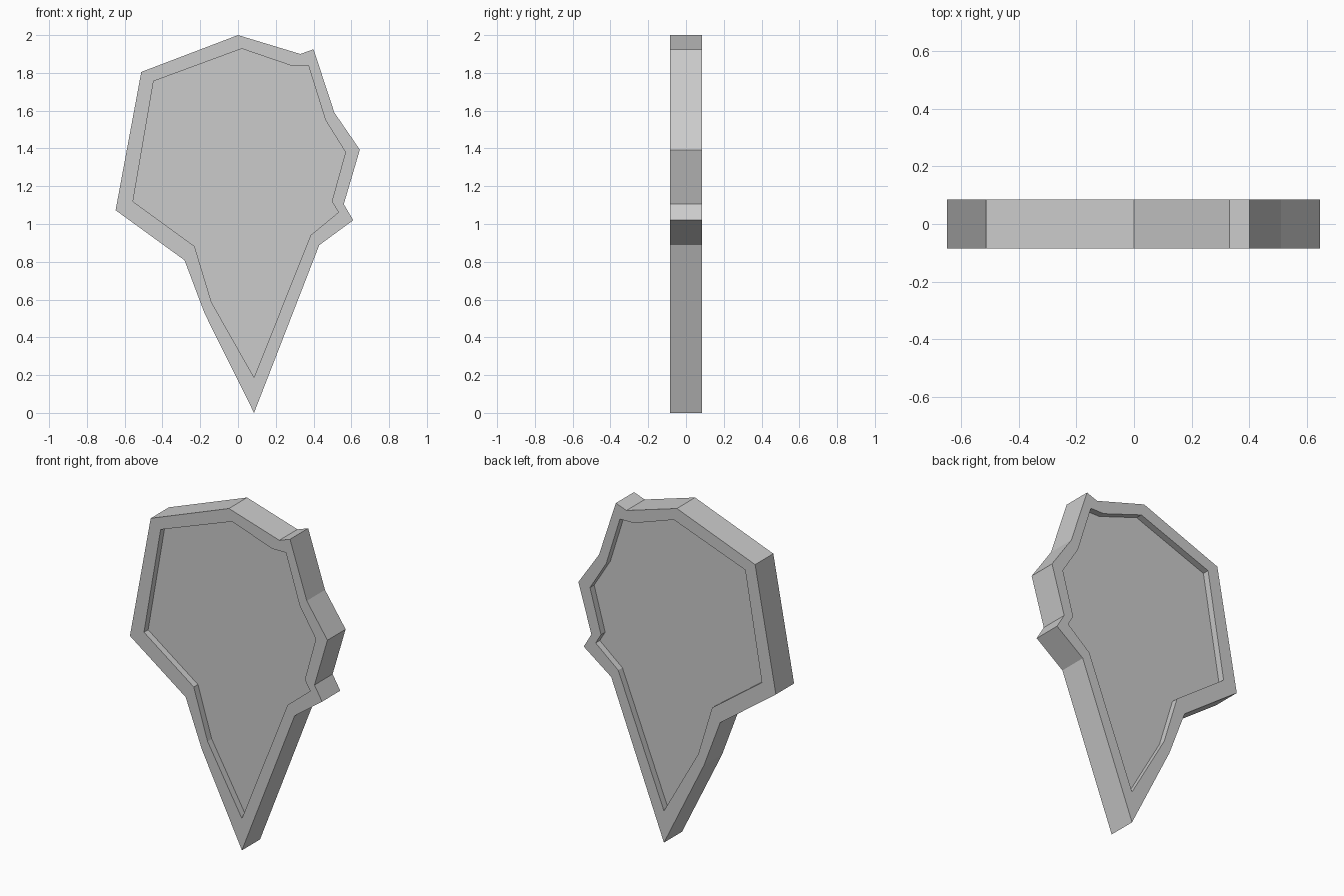
import bpy, bmesh

if "Cube" in bpy.data.objects:
    bpy.data.objects.remove(bpy.data.objects["Cube"])

# Outline of the shard and of its recessed panel, as (x, z), matched corner by corner
outer = [(0, 2), (.33, 1.9), (.4, 1.925), (.51, 1.59), (.645, 1.393), (.56, 1.105),
         (.61, 1.02), (.43, .888), (.085, 0), (-.177, .527), (-.283, .808),
         (-.648, 1.073), (-.512, 1.805)]
inner = [(.02, 1.928), (.283, 1.838), (.373, 1.838), (.463, 1.55), (.569, 1.38), (.497, 1.12),
         (.532, 1.062), (.384, .94), (.085, .188), (-.14, .585), (-.23, .882),
         (-.556, 1.119), (-.447, 1.756)]
half, floor = .085, .046

bm = bmesh.new()

def loop(points, y):
    return [bm.verts.new((x, y, z)) for x, z in points]

# Front panel, front rim, outer wall, back rim, back panel
loops = [loop(inner, -floor), loop(inner, -half), loop(outer, -half),
         loop(outer, half), loop(inner, half), loop(inner, floor)]
n = len(outer)
for a, b in zip(loops, loops[1:]):
    for i in range(n):
        j = (i + 1) % n
        bm.faces.new((a[i], a[j], b[j], b[i]))
bm.faces.new(loops[0])
bm.faces.new(loops[-1])
bmesh.ops.recalc_face_normals(bm, faces=bm.faces)

mesh = bpy.data.meshes.new("framed_shard")
bm.to_mesh(mesh)
bm.free()
bpy.context.collection.objects.link(bpy.data.objects.new("framed_shard", mesh))
